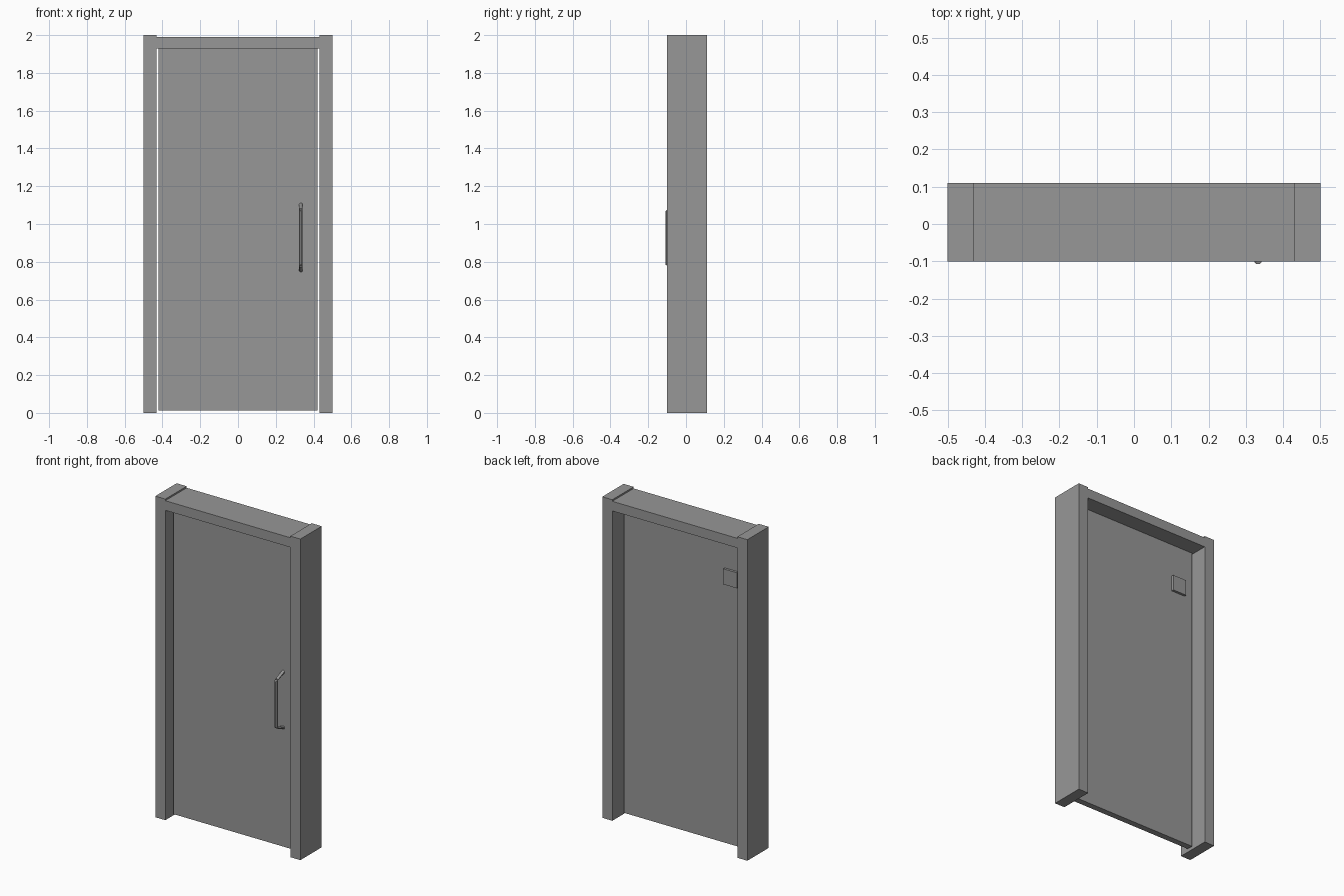
import bpy, bmesh, math
from mathutils import Vector

cube = bpy.data.objects.get("Cube")
if cube:
    bpy.data.objects.remove(cube, do_unlink=True)

GREY = (0.31, 0.31, 0.31, 1.0)
grey = bpy.data.materials.new("plain_grey")
grey.use_nodes = True
grey.diffuse_color = GREY
grey.node_tree.nodes["Principled BSDF"].inputs["Base Color"].default_value = GREY


def add_object(name, bm):
    bmesh.ops.recalc_face_normals(bm, faces=bm.faces[:])
    mesh = bpy.data.meshes.new(name)
    bm.to_mesh(mesh)
    bm.free()
    mesh.materials.append(grey)
    obj = bpy.data.objects.new(name, mesh)
    bpy.context.collection.objects.link(obj)
    return obj


def box(name, low, high):
    low, high = Vector(low), Vector(high)
    bm = bmesh.new()
    bmesh.ops.create_cube(bm, size=1)
    bmesh.ops.scale(bm, vec=high - low, verts=bm.verts)
    bmesh.ops.translate(bm, vec=(low + high) / 2, verts=bm.verts)
    return add_object(name, bm)


def bent_bar(name, x, path, radius, sides=8):
    """Faceted bar along (y, z, ring direction angle) points, capped at both ends."""
    bm = bmesh.new()
    rings = []
    for y, z, lean in path:
        across = Vector((0, math.cos(lean), math.sin(lean)))
        ring = []
        for i in range(sides):
            a = (i + 0.5) * math.tau / sides
            offset = Vector((1, 0, 0)) * math.cos(a) + across * math.sin(a)
            ring.append(bm.verts.new(Vector((x, y, z)) + offset * radius))
        rings.append(ring)
    for a, b in zip(rings, rings[1:]):
        for i in range(sides):
            j = (i + 1) % sides
            bm.faces.new((a[i], a[j], b[j], b[i]))
    bm.faces.new(rings[0])
    bm.faces.new(rings[-1])
    return add_object(name, bm)


FRONT, BACK = -0.1, 0.11
DOOR_FRONT, DOOR_BACK = -0.03, 0.008
INNER = 0.431

# Frame: two posts and a slightly lower head between them
box("right_jamb", (-0.5, FRONT, 0), (-INNER, BACK, 2))
box("left_jamb", (INNER, FRONT, 0), (0.5, BACK, 2))
box("frame_head", (-INNER, FRONT, 1.93), (INNER, BACK, 1.99))

# Door leaf with a clearance gap on each side
box("door_leaf", (-0.422, DOOR_FRONT, 0.013), (0.422, DOOR_BACK, 1.93))

# Pull handle on the front, with splayed arms
bent_bar("pull_handle", 0.333, [
    (DOOR_FRONT, 1.102, math.radians(90)),
    (-0.1, 1.076, math.radians(40)),
    (-0.1, 0.778, math.radians(-40)),
    (DOOR_FRONT, 0.755, math.radians(-90)),
], 0.0105)

# Small square plate on the back
box("back_plate", (-0.367, DOOR_BACK, 1.628), (-0.272, DOOR_BACK + 0.015, 1.725))
